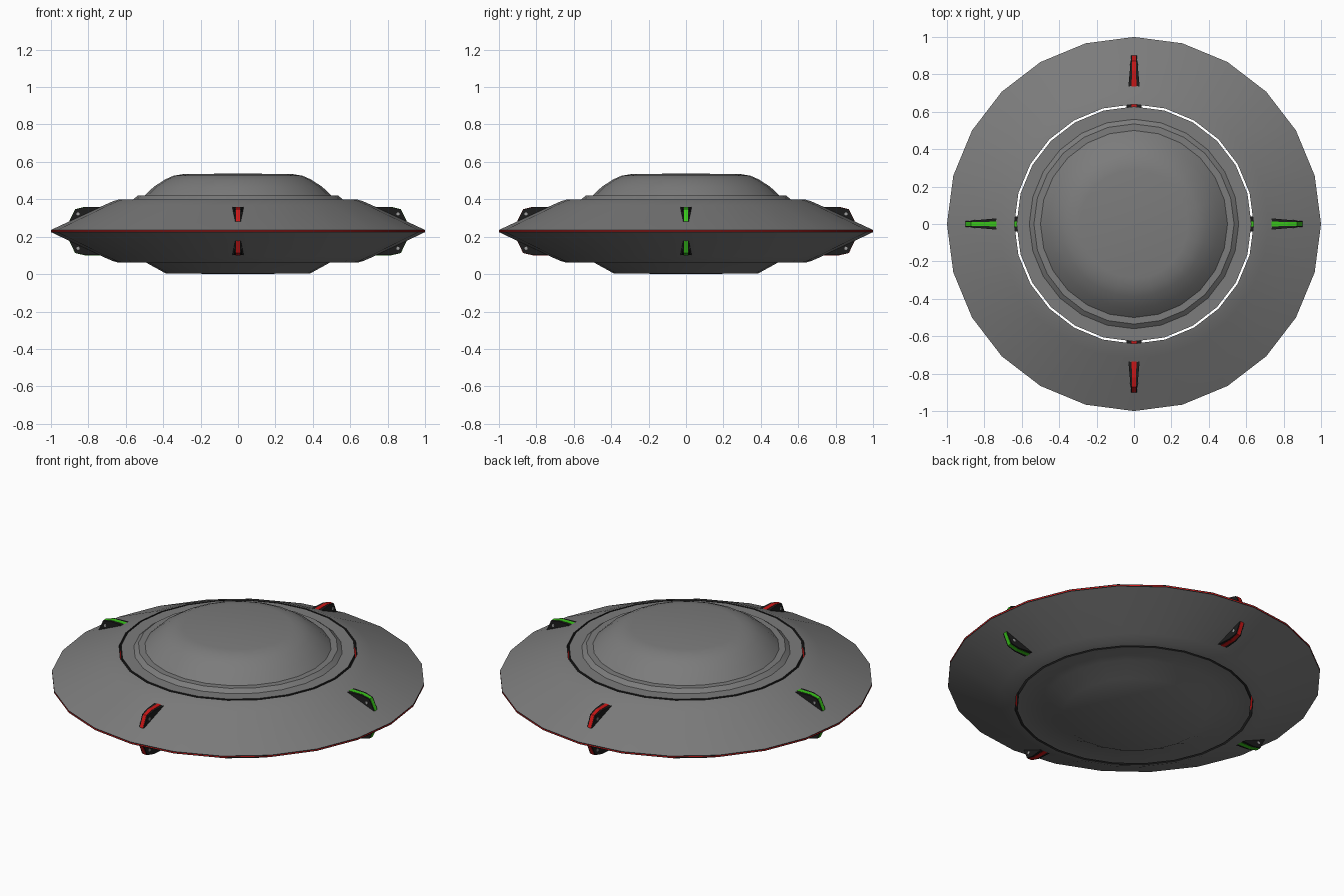
import bpy, bmesh, math
from mathutils import Matrix, Vector

if "Cube" in bpy.data.objects:
    bpy.data.objects.remove(bpy.data.objects["Cube"])

SIDES = 24
MID = 0.23  # height of the rim


def material(name, rgb):
    m = bpy.data.materials.new(name)
    m.diffuse_color = (*rgb, 1)
    m.use_nodes = True
    m.node_tree.nodes["Principled BSDF"].inputs["Base Color"].default_value = m.diffuse_color
    return m


grey = material("hull grey", (0.2, 0.2, 0.2))
black = material("trim black", (0.012, 0.012, 0.012))
red = material("signal red", (0.6, 0.008, 0.008))
green = material("signal green", (0.04, 0.56, 0.01))
pale = material("bolt grey", (0.35, 0.35, 0.35))


def finish(bm, name, mats, smooth=None):
    bmesh.ops.recalc_face_normals(bm, faces=bm.faces)
    me = bpy.data.meshes.new(name)
    bm.to_mesh(me)
    bm.free()
    for m in mats:
        me.materials.append(m)
    ob = bpy.data.objects.new(name, me)
    bpy.context.collection.objects.link(ob)
    if smooth:
        bpy.ops.object.select_all(action='DESELECT')
        ob.select_set(True)
        bpy.context.view_layer.objects.active = ob
        bpy.ops.object.shade_smooth_by_angle(angle=math.radians(smooth))
    return ob


def lathe(name, profile, mats, closed=False, rule=None):
    """Spin (radius, height) points around z; radius 0 becomes a pole."""
    bm = bmesh.new()
    rings = []
    for r, z in profile:
        if r == 0:
            rings.append([bm.verts.new((0, 0, z))] * SIDES)
        else:
            rings.append([bm.verts.new((r * math.cos(a), r * math.sin(a), z))
                          for a in (2 * math.pi * i / SIDES for i in range(SIDES))])
    pairs = list(zip(rings, rings[1:] + rings[:1])) if closed else list(zip(rings, rings[1:]))
    for a, b in pairs:
        for i in range(SIDES):
            j = (i + 1) % SIDES
            f = bm.faces.new(list(dict.fromkeys((a[i], a[j], b[j], b[i]))))
            if rule:
                f.material_index = rule(f)
    return finish(bm, name, mats, 30)


def trim_rule(f):
    """Upright faces are black trim, with red where they cross the mid height."""
    zs = [v.co.z for v in f.verts]
    radii = [v.co.xy.length for v in f.verts]
    if max(radii) - min(radii) > 0.001:
        return 0
    return 2 if min(zs) < MID < max(zs) else 1


# Central body: belly, black wall, stepped collar and dome
lathe("central_body", [
    (0, 0), (0.387, 0.004), (0.49, 0.061), (0.628, 0.062), (0.628, 0.4),
    (0.56, 0.4), (0.535, 0.42), (0.50, 0.42), (0.45, 0.467), (0.39, 0.506),
    (0.345, 0.526), (0.29, 0.535), (0, 0.538)], [grey, black],
    rule=lambda f: min(1, trim_rule(f)))

# Outer ring: black trim with a red line on the rim and inside the gap
lathe("outer_ring", [
    (1.0, 0.2245), (1.0, 0.228), (1.0, 0.2325), (1.0, 0.236),
    (0.72, 0.367), (0.67, 0.389), (0.64, 0.398),
    (0.64, 0.35), (0.64, 0.11), (0.64, 0.062), (0.67, 0.07), (0.72, 0.092)],
    [grey, black, red], closed=True, rule=trim_rule)


def fin_prism(name, half, width, mat, angle):
    """Side outline mirrored about the rim height; width depends on radius."""
    outline = half + [(r, 2 * MID - z) for r, z in reversed(half)]
    bm = bmesh.new()
    sides = [[bm.verts.new((r, s * width(r), z)) for r, z in outline] for s in (-1, 1)]
    n = len(outline)
    bm.faces.new(sides[0])
    bm.faces.new(sides[1])
    for i in range(n):
        j = (i + 1) % n
        bm.faces.new((sides[0][i], sides[0][j], sides[1][j], sides[1][i]))
    bm.transform(Matrix.Rotation(angle, 4, 'Z'))
    return finish(bm, name, [mat])


# Four fins crossing the ring, each with a coloured edge strip and small bolts
fin = [(0.615, 0.358), (0.82, 0.358), (0.87, 0.346), (0.90, 0.285)]
strip = [(0.615, 0.3595), (0.82, 0.3595), (0.871, 0.347), (0.9015, 0.285)]
for k, place in enumerate(("right", "back", "left", "front")):
    ang = k * math.pi / 2
    fin_prism(place + "_fin", fin, lambda r: 0.03 - 0.094 * (r - 0.74), black, ang)
    fin_prism(place + "_fin_strip", strip, lambda r: 0.0125 - 0.015 * (r - 0.74),
              red if k % 2 else green, ang)
    bm = bmesh.new()
    for dz in (-0.092, 0.092):
        bmesh.ops.create_cone(
            bm, cap_ends=True, segments=6, radius1=0.009, radius2=0.009, depth=0.042,
            matrix=Matrix.Translation(Vector((0.855, 0, MID + dz)))
            @ Matrix.Rotation(math.pi / 2, 4, 'X'))
    bm.transform(Matrix.Rotation(ang, 4, 'Z'))
    finish(bm, place + "_fin_bolts", [pale])
